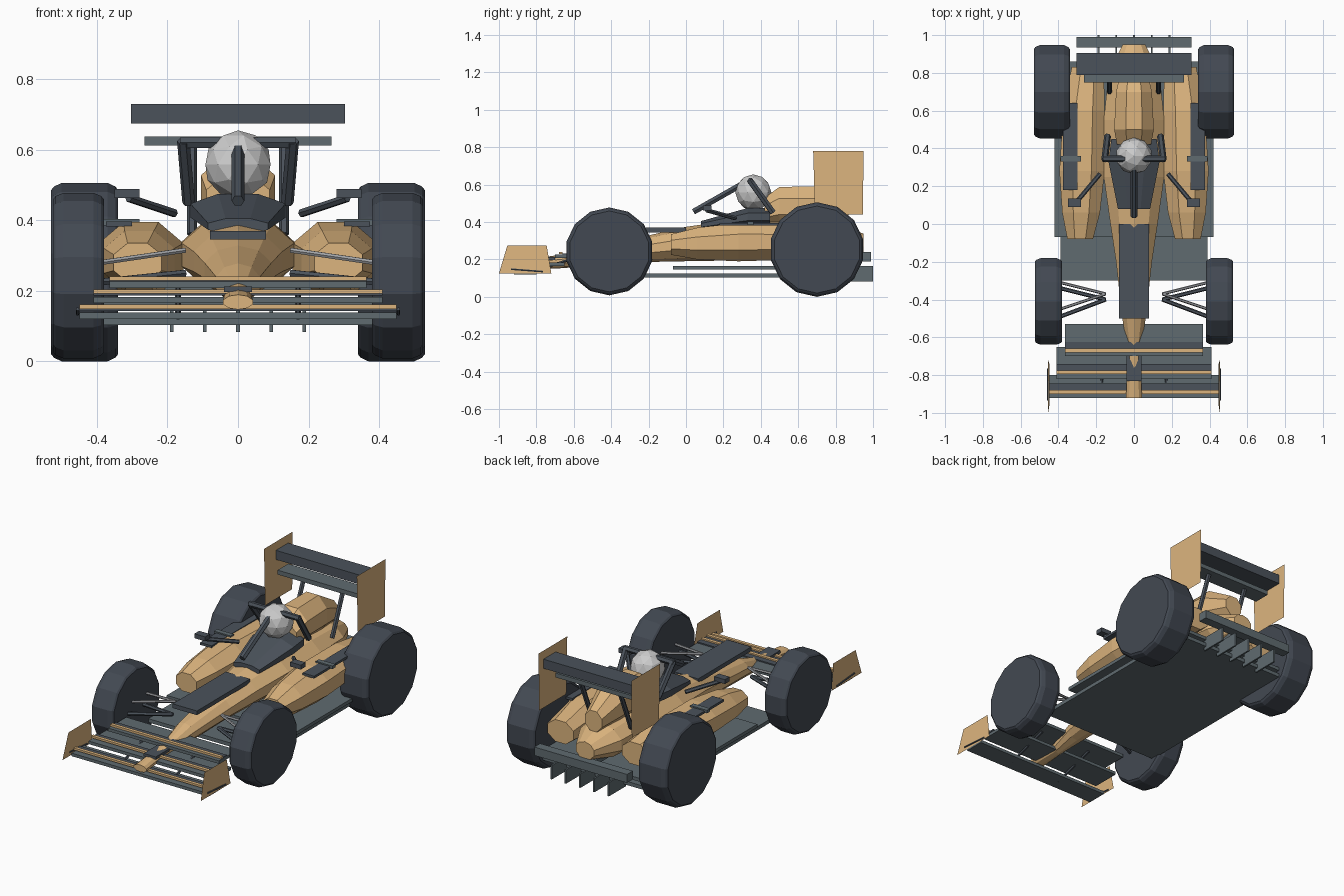
import bpy, bmesh, math
from mathutils import Vector

if "Cube" in bpy.data.objects:
    bpy.data.objects.remove(bpy.data.objects["Cube"])


def material(name, rgb):
    m = bpy.data.materials.new(name)
    m.diffuse_color = (*rgb, 1)
    m.use_nodes = True
    m.node_tree.nodes["Principled BSDF"].inputs["Base Color"].default_value = m.diffuse_color
    return m


ORANGE = material("orange_paint", (0.72, 0.46, 0.21))
RUBBER = material("rubber", (0.055, 0.066, 0.085))
DARK = material("dark_trim", (0.07, 0.085, 0.105))
SLATE = material("slate_panel", (0.115, 0.147, 0.162))
STEEL = material("steel", (0.35, 0.36, 0.38))
WHITE = material("white_shell", (0.75, 0.75, 0.73))


def finish(name, bm, mat):
    bmesh.ops.recalc_face_normals(bm, faces=bm.faces)
    me = bpy.data.meshes.new(name)
    bm.to_mesh(me)
    bm.free()
    me.materials.append(mat)
    ob = bpy.data.objects.new(name, me)
    bpy.context.collection.objects.link(ob)
    return ob


def skin(name, rings, mat):
    """Join rings of points into a closed, capped body."""
    bm = bmesh.new()
    rows = [[bm.verts.new(p) for p in ring] for ring in rings]
    n = len(rows[0])
    for a, b in zip(rows, rows[1:]):
        for i in range(n):
            j = (i + 1) % n
            bm.faces.new((a[i], a[j], b[j], b[i]))
    bm.faces.new(rows[0])
    bm.faces.new(rows[-1])
    return finish(name, bm, mat)


def loft(name, stations, mat, sides=8):
    """Stations: y, centre x, half width, bottom z, top z."""
    k = 1 / math.cos(math.pi / sides)
    rings = []
    for y, xc, hw, z0, z1 in stations:
        ring = []
        for i in range(sides):
            a = 2 * math.pi * (i + 0.5) / sides
            ring.append((xc + hw * k * math.cos(a), y,
                         (z0 + z1) / 2 + (z1 - z0) / 2 * k * math.sin(a)))
        rings.append(ring)
    return skin(name, rings, mat)


def box(name, x, y, z, mat):
    rings = [[(x[0], b, z[0]), (x[1], b, z[0]), (x[1], b, z[1]), (x[0], b, z[1])] for b in y]
    return skin(name, rings, mat)


def rod(name, a, b, r, mat, sides=6):
    a, b = Vector(a), Vector(b)
    q = (b - a).to_track_quat('Z', 'Y')
    circle = [q @ Vector((r * math.cos(t), r * math.sin(t), 0))
              for t in (2 * math.pi * i / sides for i in range(sides))]
    return skin(name, [[p + c for c in circle] for p in (a, b)], mat)


def plate(name, points, mat):
    bm = bmesh.new()
    bm.faces.new([bm.verts.new(p) for p in points])
    return finish(name, bm, mat)


def wheel(name, x0, x1, y, z, r, sides=14):
    profile = [(x0, 0.92), (x0 + 0.008, 0.96), (x0 + 0.03, 1),
               (x1 - 0.03, 1), (x1 - 0.008, 0.96), (x1, 0.92)]
    rings = [[(x, y + r * f * math.sin(2 * math.pi * i / sides),
               z + r * f * math.cos(2 * math.pi * i / sides)) for i in range(sides)]
             for x, f in profile]
    return skin(name, rings, RUBBER)


# main body, cockpit and engine cover
loft("main_body", [
    (-0.92, 0, 0.042, 0.148, 0.188), (-0.66, 0, 0.034, 0.155, 0.225),
    (-0.50, 0, 0.062, 0.17, 0.275), (-0.20, 0, 0.095, 0.19, 0.325),
    (0.00, 0, 0.125, 0.195, 0.37), (0.25, 0, 0.16, 0.20, 0.405),
    (0.55, 0, 0.16, 0.20, 0.41), (0.80, 0, 0.135, 0.20, 0.39),
    (0.95, 0, 0.06, 0.235, 0.335)], ORANGE, 10)
loft("cockpit_rim", [(0.08, 0, 0.085, 0.36, 0.405), (0.33, 0, 0.135, 0.38, 0.475),
                     (0.45, 0, 0.12, 0.38, 0.475)], DARK)
loft("engine_cover", [(0.42, 0, 0.09, 0.38, 0.53), (0.50, 0, 0.105, 0.38, 0.588),
                      (0.70, 0, 0.095, 0.37, 0.59), (0.87, 0, 0.055, 0.37, 0.49)], ORANGE)
box("nose_panel", (-0.08, 0.08), (-0.50, 0), (0.345, 0.37), DARK)

# driver helmet
bm = bmesh.new()
bmesh.ops.create_icosphere(bm, subdivisions=2, radius=0.097)
bmesh.ops.translate(bm, verts=bm.verts, vec=(0, 0.36, 0.558))
finish("helmet", bm, WHITE)

# cockpit guard
rod("guard_centre", (0, 0.04, 0.455), (0, 0.34, 0.625), 0.018, DARK)
rod("guard_crossbar", (-0.165, 0.345, 0.62), (0.165, 0.345, 0.62), 0.017, DARK)

# floor and diffuser
box("lower_floor", (-0.39, 0.39), (-0.30, 0.86), (0.103, 0.125), SLATE)
box("upper_floor", (-0.42, 0.42), (-0.07, 0.50), (0.145, 0.165), SLATE)
box("rear_floor", (-0.34, 0.34), (0.50, 0.86), (0.145, 0.165), SLATE)
box("diffuser_bar", (-0.305, 0.305), (0.935, 0.99), (0.19, 0.24), SLATE)
for i in range(5):
    x = (i - 2) * 0.094
    box("diffuser_fin", (x - 0.005, x + 0.005), (0.84, 1.0), (0.083, 0.165), SLATE)
box("diffuser_mount", (-0.05, 0.05), (0.80, 0.95), (0.20, 0.23), SLATE)

# rear wing
box("rear_wing_main", (-0.304, 0.304), (0.79, 0.905), (0.675, 0.73), DARK)
box("rear_wing_lower", (-0.265, 0.265), (0.75, 0.85), (0.612, 0.638), SLATE)

# front wing: three stepped elements with painted strips
for hw, y0, y1, z, ys, zs in [(0.45, -0.92, -0.80, 0.12, -0.89, 0.155),
                              (0.41, -0.82, -0.65, 0.165, -0.785, 0.198),
                              (0.365, -0.70, -0.53, 0.208, -0.67, 0.235)]:
    box("front_wing_element", (-hw, hw), (y0, y1), (z, z + 0.018), SLATE)
    box("front_wing_strip", (-hw, hw), (ys - 0.01, ys + 0.01), (zs - 0.006, zs + 0.006), ORANGE)
    box("front_wing_slat", (-hw, hw), (ys + 0.01, ys + 0.045), (zs - 0.012, zs - 0.002), DARK)
box("nose_cover", (-0.04, 0.04), (-0.83, -0.70), (0.196, 0.212), DARK)

# parts on both sides
for s, side in ((1, "right"), (-1, "left")):
    wheel("front_wheel_" + side, *sorted((s * 0.38, s * 0.525)), -0.41, 0.243, 0.235)
    wheel("rear_wheel_" + side, *sorted((s * 0.34, s * 0.53)), 0.70, 0.253, 0.253)

    loft("sidepod_" + side, [(y, s * x, w, z0, z1) for y, x, w, z0, z1 in [
        (-0.08, 0.285, 0.068, 0.225, 0.335), (0.06, 0.28, 0.10, 0.20, 0.37),
        (0.28, 0.275, 0.12, 0.19, 0.395), (0.60, 0.265, 0.11, 0.20, 0.39),
        (0.83, 0.245, 0.085, 0.22, 0.35)]], ORANGE)
    box("sidepod_strip_" + side, sorted((s * 0.30, s * 0.375)), (0.18, 0.64), (0.382, 0.396), DARK)
    box("sidepod_fin_" + side, sorted((s * 0.28, s * 0.39)), (0.33, 0.36), (0.385, 0.403), SLATE)

    # mirrors
    rod("mirror_stalk_" + side, (s * 0.18, 0.265, 0.42), (s * 0.31, 0.11, 0.463), 0.012, DARK)
    box("mirror_" + side, sorted((s * 0.28, s * 0.35)), (0.09, 0.135), (0.463, 0.489), DARK)

    # cockpit guard legs
    rod("guard_leg_" + side, (s * 0.155, 0.34, 0.625), (s * 0.14, 0.465, 0.45), 0.018, DARK)

    # rear wing sides
    rod("rear_wing_strut_" + side, (s * 0.13, 0.70, 0.36), (s * 0.13, 0.81, 0.62), 0.014, DARK)
    plate("rear_endplate_" + side, [(s * 0.305, y, z) for y, z in
          [(0.69, 0.44), (0.945, 0.44), (0.95, 0.78), (0.68, 0.78)]], ORANGE)

    # front wing sides
    plate("front_endplate_" + side, [(s * 0.455, -1.0, 0.125), (s * 0.455, -0.72, 0.125),
          (s * 0.447, -0.745, 0.275), (s * 0.447, -0.955, 0.275)], ORANGE)
    rod("endplate_blade_" + side, (s * 0.455, -0.935, 0.148), (s * 0.455, -0.765, 0.135), 0.005, DARK)
    rod("front_wing_support_" + side, (s * 0.17, -0.86, 0.125), (s * 0.17, -0.60, 0.205), 0.008, DARK)

    # front suspension
    for inner, outer, r, mat in [((0.15, -0.37, 0.315), (0.39, -0.31, 0.28), 0.008, STEEL),
                                 ((0.15, -0.37, 0.315), (0.39, -0.45, 0.28), 0.008, STEEL),
                                 ((0.15, -0.40, 0.25), (0.39, -0.34, 0.225), 0.011, DARK),
                                 ((0.15, -0.40, 0.25), (0.39, -0.49, 0.225), 0.011, DARK)]:
        rod("wishbone_" + side, (s * inner[0], *inner[1:]), (s * outer[0], *outer[1:]), r, mat)
